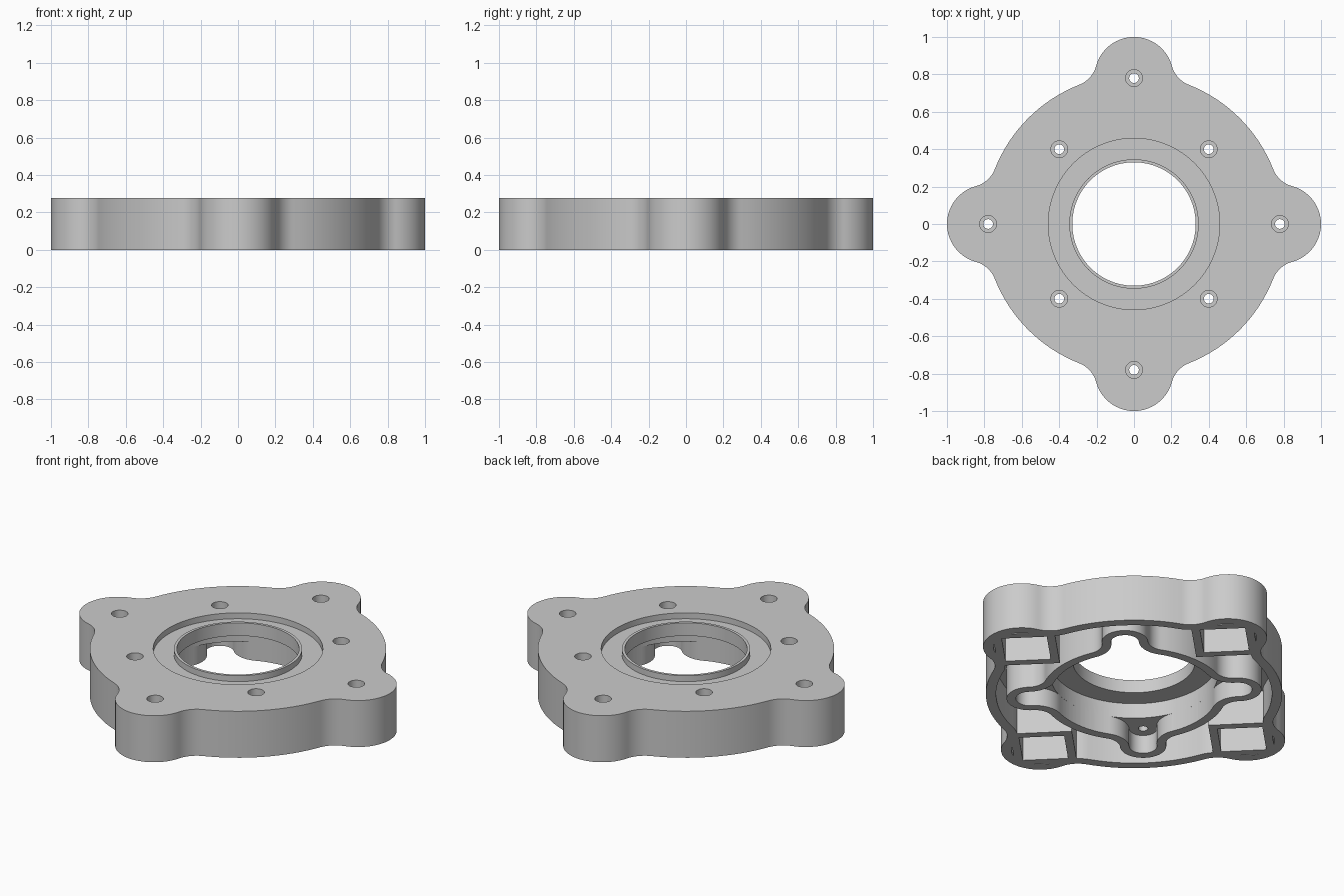
import bpy, bmesh, math
from math import cos, sin, pi, atan2, acos

if "Cube" in bpy.data.objects:
    bpy.data.objects.remove(bpy.data.objects["Cube"])

H = 0.277        # overall height
CEIL = 0.2       # underside of the top plate


def prism(name, pts, z0, z1):
    """Extrude a closed 2D outline between two heights."""
    bm = bmesh.new()
    face = bm.faces.new([bm.verts.new((x, y, z0)) for x, y in pts])
    top = bmesh.ops.extrude_face_region(bm, geom=[face])["geom"]
    bmesh.ops.translate(bm, vec=(0, 0, z1 - z0),
                        verts=[v for v in top if isinstance(v, bmesh.types.BMVert)])
    bmesh.ops.recalc_face_normals(bm, faces=bm.faces)
    me = bpy.data.meshes.new(name)
    bm.to_mesh(me)
    bm.free()
    ob = bpy.data.objects.new(name, me)
    bpy.context.collection.objects.link(ob)
    return ob


def circle(r, cx=0, cy=0, n=96):
    return [(cx + r * cos(2 * pi * i / n), cy + r * sin(2 * pi * i / n)) for i in range(n)]


def lobed(R, d, r, f, turn, off=0):
    """Circle R with four lobes r at distance d, blended by fillets f, inset by off."""
    a = acos(((R + f) ** 2 + d * d - (r + f) ** 2) / (2 * (R + f) * d))
    fx, fy = (R + f) * cos(a), (R + f) * sin(a)      # fillet centre
    b = atan2(fy, fx - d)                            # lobe tangent angle
    R, r, f = R - off, r - off, f + off
    pts = []
    for k in range(4):
        t = turn + k * pi / 2
        q = []
        for i in range(29):                          # lobe
            g = -b + 2 * b * i / 28
            q.append((d + r * cos(g), r * sin(g)))
        s, e = b + pi, a + pi
        fil = [(fx + f * cos(s + (e - s) * i / 12), fy + f * sin(s + (e - s) * i / 12))
               for i in range(1, 13)]
        q = [(x, -y) for x, y in reversed(fil)] + q + fil
        for i in range(1, 16):                       # main arc to the next lobe
            g = a + (pi / 2 - 2 * a) * i / 16
            q.append((R * cos(g), R * sin(g)))
        pts += [(x * cos(t) - y * sin(t), x * sin(t) + y * cos(t)) for x, y in q]
    return pts


def cut(target, tool):
    """Subtract tool from target and discard the tool."""
    m = target.modifiers.new("cut", "BOOLEAN")
    m.operation, m.solver, m.object = "DIFFERENCE", "EXACT", tool
    bpy.context.view_layer.update()
    dg = bpy.context.evaluated_depsgraph_get()
    me = bpy.data.meshes.new_from_object(target.evaluated_get(dg))
    target.modifiers.clear()
    target.data = me
    bpy.data.objects.remove(tool)


def diamond(cx, cy, h):
    return [(cx + h, cy), (cx, cy + h), (cx - h, cy), (cx, cy - h)]


OUTER = (0.80, 0.79, 0.21, 0.15, 0)
CORE = (0.50, 0.565, 0.125, 0.10, pi / 4)

# Solid lobed body
body = prism("flange_housing", lobed(*OUTER), 0, H)

# Hollow between outer wall, core wall and the corner boxes
hollow = prism("hollow", lobed(*OUTER, off=0.055), -0.05, CEIL)
cut(hollow, prism("core", lobed(*CORE), -0.1, 0.4))
for k in range(4):
    c, s = round(cos(k * pi / 2)), round(sin(k * pi / 2))
    cut(hollow, prism("box", diamond(0.76 * c, 0.76 * s, 0.237), -0.1, 0.4))
cut(body, hollow)

# Core: shallow lobed opening, deep round chamber, through bore
cut(body, prism("core_opening", lobed(*CORE, off=0.05), -0.05, 0.11))
cut(body, prism("chamber", circle(0.45), -0.06, CEIL))
cut(body, prism("bore", circle(0.33), -0.07, 0.4))

# Ring recess in the top, leaving a thin lip round the bore
ring = prism("recess", circle(0.458), H - 0.035, 0.35)
cut(ring, prism("lip", circle(0.346), 0.1, 0.5))
cut(body, ring)

# Corner pockets and counterbored screw holes
for k in range(8):
    t = k * pi / 4
    d = 0.78 if k % 2 == 0 else 0.565
    x, y = d * cos(t), d * sin(t)
    if k % 2 == 0:
        cut(body, prism("pocket", diamond(0.76 * cos(t), 0.76 * sin(t), 0.173), -0.05, CEIL))
    cut(body, prism("screw_hole", circle(0.026, x, y, 24), -0.05, 0.4))
    cut(body, prism("counterbore", circle(0.045, x, y, 32), H - 0.045, 0.4))

# Plain grey finish
mat = bpy.data.materials.new("plain grey")
mat.diffuse_color = (0.6, 0.6, 0.6, 1)
mat.use_nodes = True
mat.node_tree.nodes["Principled BSDF"].inputs["Base Color"].default_value = mat.diffuse_color
body.data.materials.clear()
body.data.materials.append(mat)
for p in body.data.polygons:
    p.material_index = 0

bpy.ops.object.select_all(action="DESELECT")
body.select_set(True)
bpy.context.view_layer.objects.active = body
bpy.ops.object.shade_smooth_by_angle(angle=math.radians(30))
